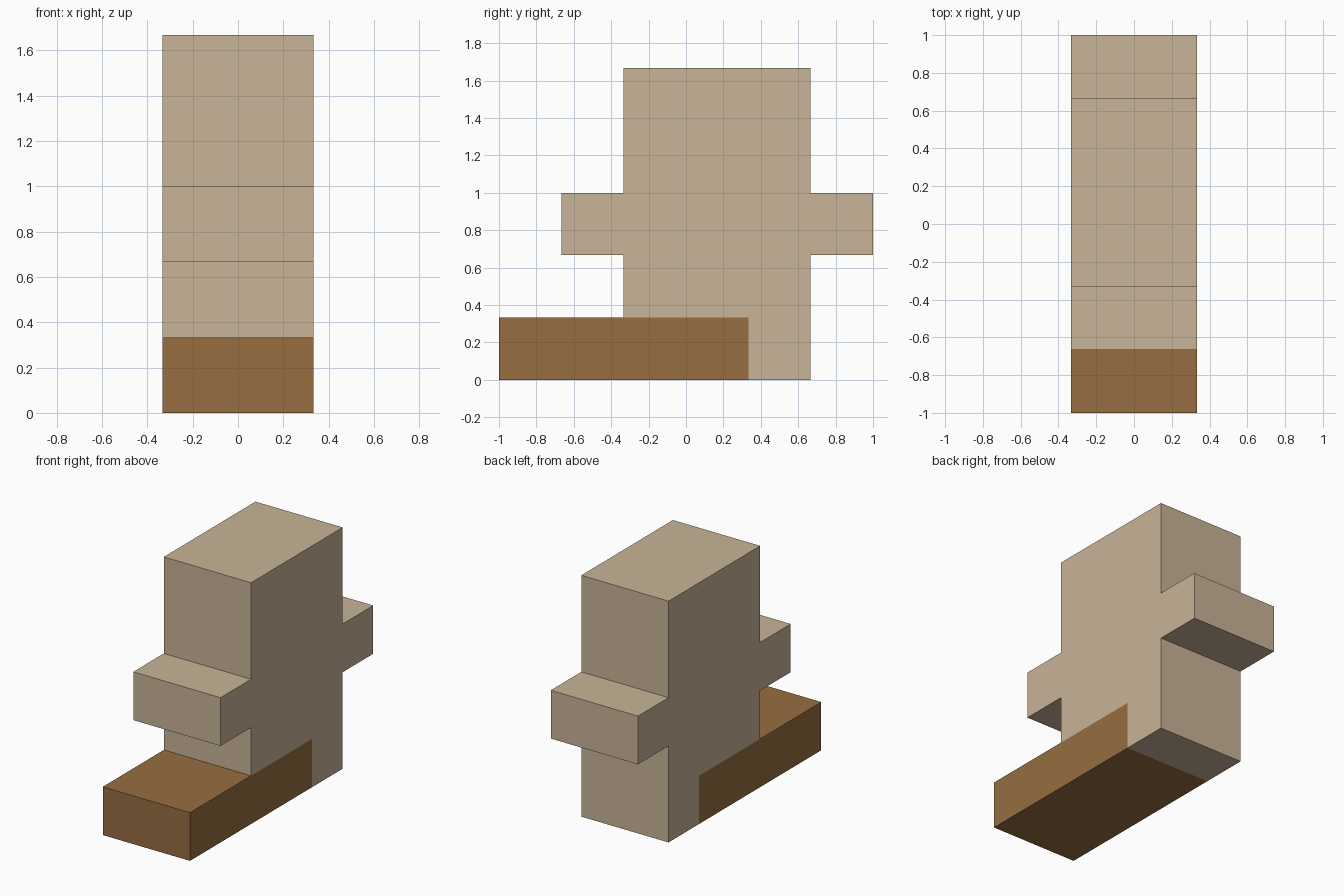
import bpy
import bmesh

old = bpy.data.objects.get("Cube")
if old:
    bpy.data.objects.remove(old, do_unlink=True)

U = 1 / 3  # one grid block


def material(name, rgb):
    mat = bpy.data.materials.new(name)
    mat.use_nodes = True
    color = (*rgb, 1.0)
    mat.diffuse_color = color
    mat.node_tree.nodes["Principled BSDF"].inputs["Base Color"].default_value = color
    return mat


def prism(name, profile, mat):
    """Extrude a side profile, in blocks of (y, z), across the model's width."""
    bm = bmesh.new()
    face = bm.faces.new([bm.verts.new((-U, y * U, z * U)) for y, z in profile])
    result = bmesh.ops.extrude_face_region(bm, geom=[face])
    moved = [g for g in result["geom"] if isinstance(g, bmesh.types.BMVert)]
    bmesh.ops.translate(bm, verts=moved, vec=(2 * U, 0, 0))
    bmesh.ops.recalc_face_normals(bm, faces=bm.faces)
    mesh = bpy.data.meshes.new(name)
    bm.to_mesh(mesh)
    bm.free()
    mesh.materials.append(mat)
    obj = bpy.data.objects.new(name, mesh)
    bpy.context.collection.objects.link(obj)
    return obj


tan = material("tan", (0.578, 0.456, 0.314))
brown = material("brown", (0.305, 0.153, 0.051))

# Upright body with front and back arms, notched to sit over the base
prism("body", [(1, 0), (2, 0), (2, 2), (3, 2), (3, 3), (2, 3), (2, 5),
               (-1, 5), (-1, 3), (-2, 3), (-2, 2), (-1, 2), (-1, 1), (1, 1)], tan)

# Long base block reaching forward
prism("base", [(-3, 0), (1, 0), (1, 1), (-3, 1)], brown)
